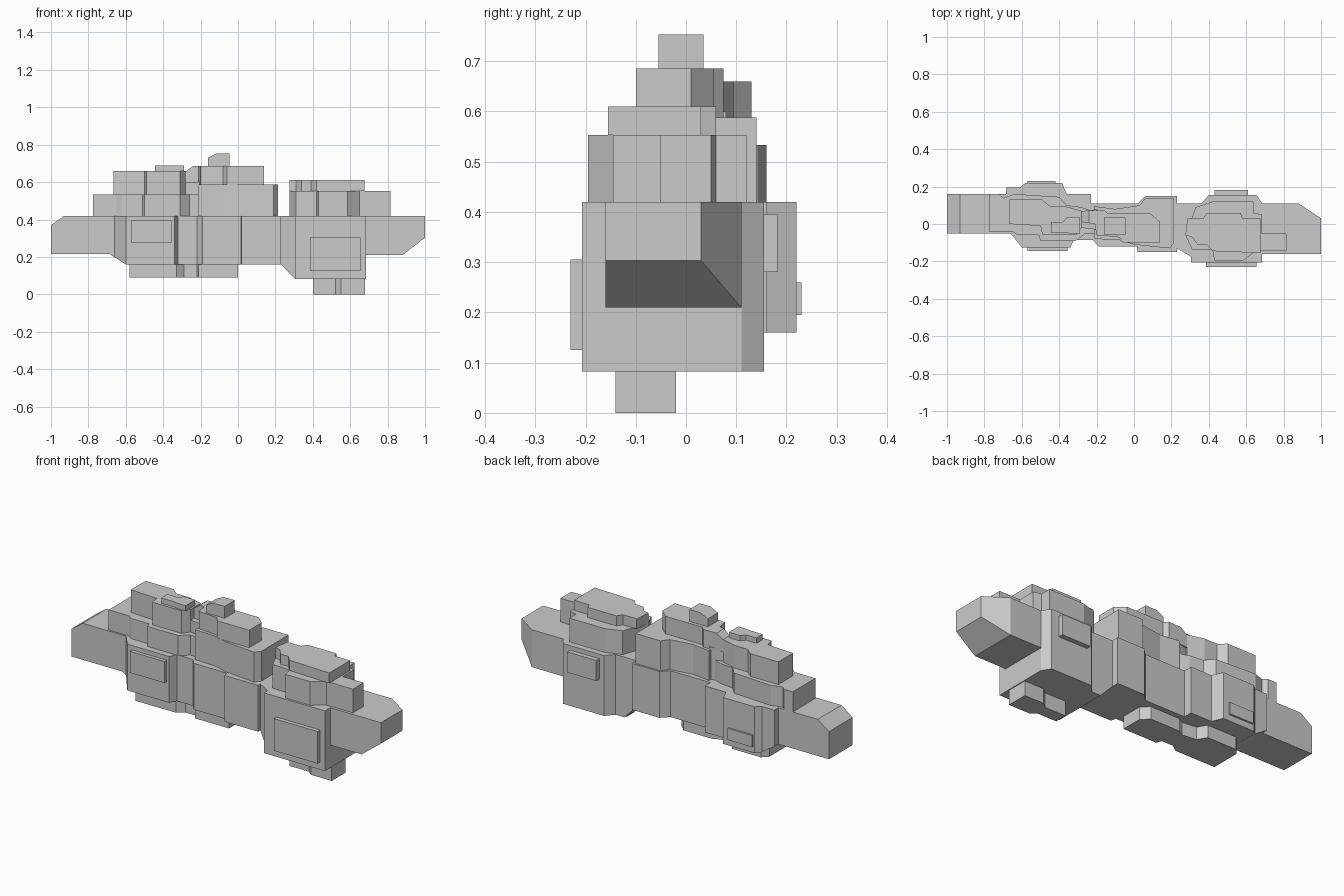
import bpy, bmesh
from mathutils import Vector


def prism(name, pts, z0, z1, cuts=()):
    """Extrude a plan outline from z0 to z1, then slice off sloped ends.
    Each cut is (x, z, nx, nz): a point and the outward normal in the xz plane."""
    bm = bmesh.new()
    face = bm.faces.new([bm.verts.new((x, y, z0)) for x, y in pts])
    ext = bmesh.ops.extrude_face_region(bm, geom=[face])
    top = [v for v in ext["geom"] if isinstance(v, bmesh.types.BMVert)]
    bmesh.ops.translate(bm, verts=top, vec=(0, 0, z1 - z0))
    for x, z, nx, nz in cuts:
        res = bmesh.ops.bisect_plane(bm, geom=bm.verts[:] + bm.edges[:] + bm.faces[:],
                                     plane_co=(x, 0, z), plane_no=Vector((nx, 0, nz)).normalized(),
                                     clear_outer=True)
        rim = [e for e in res["geom_cut"] if isinstance(e, bmesh.types.BMEdge)]
        bmesh.ops.contextual_create(bm, geom=rim)
    bmesh.ops.recalc_face_normals(bm, faces=bm.faces[:])
    mesh = bpy.data.meshes.new(name)
    bm.to_mesh(mesh)
    bm.free()
    obj = bpy.data.objects.new(name, mesh)
    bpy.context.collection.objects.link(obj)
    return obj


def box(name, x0, x1, y0, y1, z0, z1, cuts=()):
    return prism(name, [(x0, y0), (x1, y0), (x1, y1), (x0, y1)], z0, z1, cuts)


# End arms with sloped tips
box("left_arm", -1, -0.6, -0.05, 0.16, 0.215, 0.42, [(-0.93, 0.42, -0.05, 0.07)])
prism("right_arm", [(0.6, -0.16), (1, -0.16), (1, 0.03), (0.88, 0.11), (0.6, 0.11)],
      0.21, 0.42, [(0.88, 0.21, 0.093, -0.12)])

# Main hull, with sloped underside at the left
prism("main_hull", [
    (-0.66, -0.05), (-0.6, -0.125), (-0.34, -0.125), (-0.32, -0.085), (-0.22, -0.085),
    (-0.19, -0.12), (0.015, -0.12), (0.02, -0.15), (0.23, -0.15), (0.23, -0.13),
    (0.36, -0.13), (0.36, 0.11), (0.23, 0.11), (0.23, 0.15), (0.06, 0.15), (0.02, 0.11),
    (-0.23, 0.11), (-0.23, 0.16), (-0.36, 0.16), (-0.385, 0.22), (-0.58, 0.22),
    (-0.61, 0.195), (-0.685, 0.195), (-0.685, -0.05)],
    0.16, 0.42, [(-0.6, 0.16, -0.055, -0.085)])

# Deep right block
prism("right_block", [
    (0.23, -0.13), (0.305, -0.175), (0.305, -0.207), (0.685, -0.207), (0.685, 0.11),
    (0.655, 0.155), (0.40, 0.155), (0.36, 0.11), (0.23, 0.11)],
    0.082, 0.42, [(0.305, 0.082, -0.078, -0.075)])

# Raised side panels
for name, x0, x1, y0, y1, z0, z1 in [
        ("front_left_panel", -0.57, -0.355, -0.145, -0.12, 0.275, 0.395),
        ("front_right_panel", 0.385, 0.655, -0.23, -0.2, 0.125, 0.305),
        ("back_left_panel", -0.57, -0.42, 0.21, 0.23, 0.195, 0.26),
        ("back_right_panel", 0.43, 0.61, 0.15, 0.182, 0.28, 0.395)]:
    box(name, x0, x1, y0, y1, z0, z1)

# Underside plates
prism("left_keel", [
    (-0.58, -0.08), (-0.33, -0.08), (-0.29, -0.05), (-0.22, -0.05), (-0.21, -0.08), (0, -0.08),
    (0, 0.04), (-0.04, 0.08), (-0.22, 0.08), (-0.26, 0.06), (-0.34, 0.07), (-0.37, 0.12),
    (-0.55, 0.12), (-0.58, 0.09)], 0.09, 0.16)
prism("right_keel", [
    (0.40, -0.115), (0.52, -0.115), (0.55, -0.14), (0.68, -0.14), (0.68, -0.02),
    (0.56, -0.02), (0.53, -0.045), (0.40, -0.045)], 0, 0.085)

# Left stepped tower
prism("left_tower_base", [
    (-0.775, -0.04), (-0.65, -0.04), (-0.62, -0.06), (-0.51, -0.06), (-0.5, -0.09),
    (-0.31, -0.09), (-0.26, -0.05), (-0.2, -0.05), (-0.2, 0.06), (-0.28, 0.09),
    (-0.36, 0.10), (-0.40, 0.145), (-0.64, 0.16), (-0.7, 0.14), (-0.72, 0.16), (-0.775, 0.16)],
    0.42, 0.533)
prism("left_tower_upper", [
    (-0.665, 0), (-0.5, -0.01), (-0.49, -0.06), (-0.31, -0.06), (-0.28, -0.02), (-0.28, 0.07),
    (-0.37, 0.095), (-0.45, 0.095), (-0.49, 0.13), (-0.665, 0.13)], 0.533, 0.66)
prism("left_tower_cap", [
    (-0.445, -0.045), (-0.36, -0.045), (-0.35, -0.05), (-0.29, -0.05), (-0.29, 0.035),
    (-0.36, 0.035), (-0.38, 0.01), (-0.445, 0.01)], 0.66, 0.69)

# Central stepped tower
prism("central_tower_base", [
    (-0.21, -0.08), (-0.08, -0.085), (0, -0.11), (0.19, -0.13), (0.215, -0.10), (0.215, 0.14),
    (0.06, 0.14), (0.03, 0.1), (-0.1, 0.08), (-0.21, 0.095)], 0.42, 0.588)
prism("central_tower_link", [
    (-0.28, -0.02), (-0.2, -0.03), (-0.2, 0.08), (-0.28, 0.06)], 0.42, 0.6)
prism("central_tower_upper", [
    (-0.28, 0.01), (-0.21, 0.0), (-0.2, -0.06), (-0.08, -0.07), (-0.06, -0.1), (0.14, -0.1),
    (0.14, 0.01), (0.09, 0.055), (-0.14, 0.055), (-0.16, 0.075), (-0.28, 0.07)],
    0.588, 0.686, [(-0.24, 0.686, -0.03, 0.04)])
box("central_tower_cap", -0.16, -0.045, -0.055, 0.035, 0.686, 0.753,
    [(-0.115, 0.753, -0.02, 0.04)])

# Right stepped tower
prism("right_tower_base", [
    (0.275, -0.06), (0.31, -0.135), (0.42, -0.14), (0.43, -0.195), (0.585, -0.195),
    (0.65, -0.145), (0.815, -0.145), (0.815, -0.05), (0.685, -0.05), (0.685, 0.05),
    (0.64, 0.06), (0.64, 0.12), (0.42, 0.12), (0.33, 0.09)], 0.42, 0.553)
prism("right_tower_upper", [
    (0.275, -0.06), (0.31, -0.07), (0.34, -0.11), (0.39, -0.11), (0.42, -0.145), (0.675, -0.155),
    (0.675, 0.03), (0.58, 0.03), (0.57, 0.06), (0.39, 0.06), (0.37, 0.03), (0.285, 0.03)],
    0.553, 0.61)
